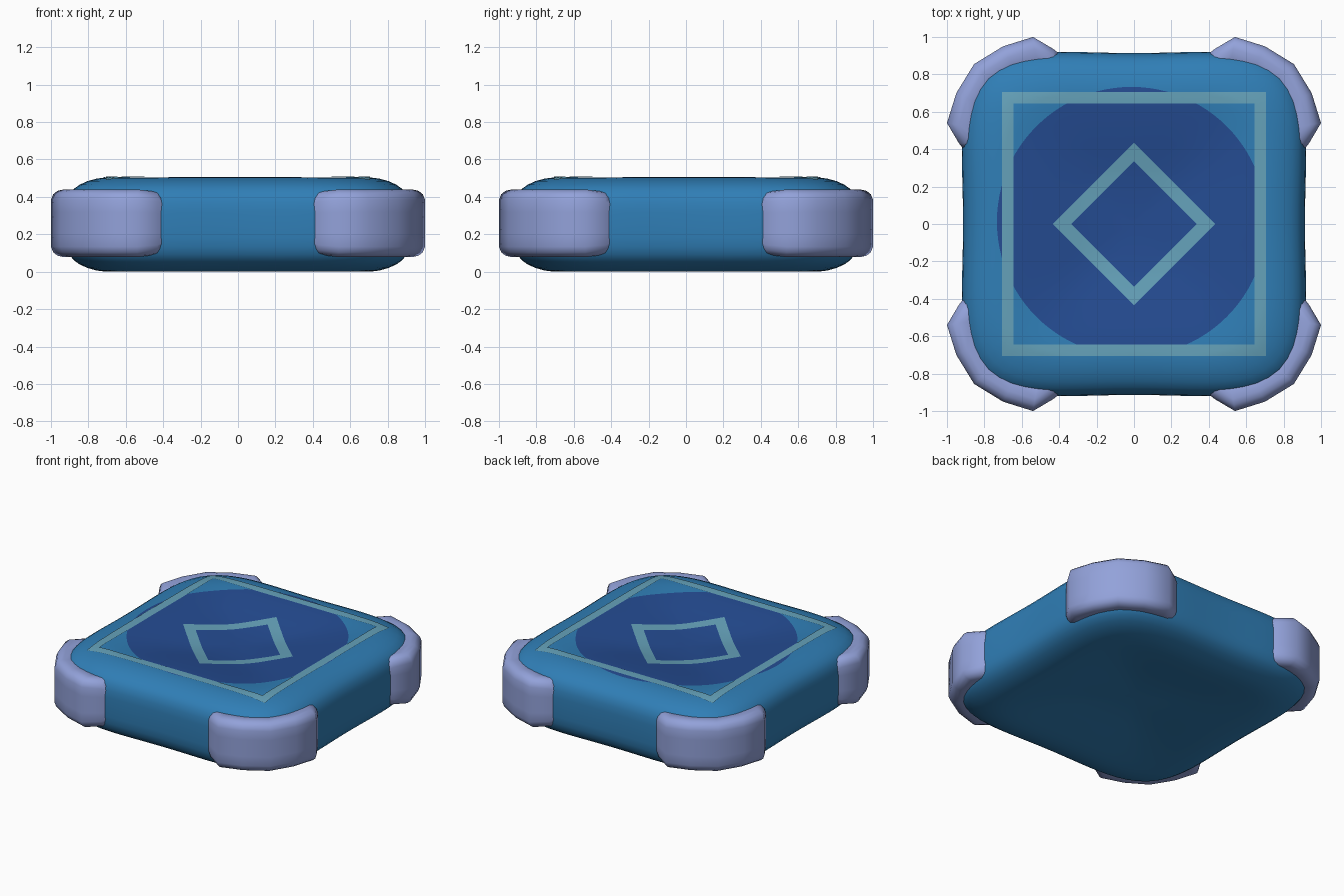
import bpy, bmesh, math
from mathutils import Vector

if "Cube" in bpy.data.objects:
    bpy.data.objects.remove(bpy.data.objects["Cube"])

def material(name, rgb):
    m = bpy.data.materials.new(name)
    m.diffuse_color = (*rgb, 1)
    m.use_nodes = True
    m.node_tree.nodes["Principled BSDF"].inputs["Base Color"].default_value = m.diffuse_color
    return m

BLUE = material("mid blue", (0.029, 0.21, 0.47))
NAVY = material("deep blue", (0.018, 0.072, 0.29))
TEAL = material("pale teal", (0.13, 0.36, 0.49))
LILAC = material("lilac", (0.29, 0.36, 0.70))

# Dished pad profile: (fraction of outline, height)
PROFILE = [(0, .437), (.1, .439), (.2, .444), (.3, .453), (.4, .466), (.5, .480),
           (.58, .490), (.65, .498), (.71, .503), (.765, .504), (.82, .498),
           (.875, .484), (.92, .465), (.955, .442), (.98, .412), (.995, .37), (1, .32)]
HEIGHT = .504

def outline(a):
    """Radius of the rounded-square outline at angle a."""
    n = 4.8
    r = (abs(math.cos(a)) ** n + abs(math.sin(a)) ** n) ** (-1 / n)
    return .914 * r * (1 + .02 * math.sin(2 * a) ** 2)

def top_z(x, y):
    t = math.hypot(x, y) / outline(math.atan2(y, x))
    for (t0, z0), (t1, z1) in zip(PROFILE, PROFILE[1:]):
        if t <= t1:
            return z0 + (z1 - z0) * (t - t0) / (t1 - t0)
    return PROFILE[-1][1]

def finish(name, bm, mat, flip_check=True):
    if flip_check:
        bmesh.ops.recalc_face_normals(bm, faces=bm.faces)
    me = bpy.data.meshes.new(name)
    bm.to_mesh(me)
    bm.free()
    me.materials.append(mat)
    ob = bpy.data.objects.new(name, me)
    bpy.context.collection.objects.link(ob)
    bpy.context.view_layer.objects.active = ob
    ob.select_set(True)
    bpy.ops.object.shade_smooth_by_angle(angle=math.radians(50))
    ob.select_set(False)
    return ob

def bridge(bm, a, b, closed=True):
    n = len(a)
    for i in range(n if closed else n - 1):
        j = (i + 1) % n
        bm.faces.new((a[i], a[j], b[j], b[i]))

def fan(bm, centre, ring):
    for i in range(len(ring)):
        bm.faces.new((centre, ring[i], ring[(i + 1) % len(ring)]))

# Pad body: rings following the profile, mirrored for the underside
SEG = 96
bm = bmesh.new()
levels = PROFILE[1:] + [(t, HEIGHT - z) for t, z in reversed(PROFILE[1:])]
rings = []
for t, z in levels:
    angles = [2 * math.pi * i / SEG for i in range(SEG)]
    rings.append([bm.verts.new((t * outline(a) * math.cos(a), t * outline(a) * math.sin(a), z))
                  for a in angles])
for a, b in zip(rings, rings[1:]):
    bridge(bm, a, b)
fan(bm, bm.verts.new((0, 0, PROFILE[0][1])), rings[0])
fan(bm, bm.verts.new((0, 0, HEIGHT - PROFILE[0][1])), rings[-1])
finish("pad_body", bm, BLUE)

def upward(bm):
    bm.normal_update()
    for f in bm.faces:
        if f.normal.z < 0:
            f.normal_flip()

# Dark round panel draped over the dish
bm = bmesh.new()
cx, cy, rad, steps = -.013, .013, .72, 20
def drape(x, y, lift):
    return bm.verts.new((x, y, top_z(x, y) + lift))
rings = [[drape(cx + rad * k / steps * math.cos(2 * math.pi * i / SEG),
                cy + rad * k / steps * math.sin(2 * math.pi * i / SEG), .003)
          for i in range(SEG)] for k in range(1, steps + 1)]
for a, b in zip(rings, rings[1:]):
    bridge(bm, a, b)
fan(bm, drape(cx, cy, .003), rings[0])
upward(bm)
finish("round_panel", bm, NAVY, False)

# Square and diamond outlines draped over the panel
def draped_frame(name, outer, inner, turn):
    global bm
    bm = bmesh.new()
    loops = []
    for k in range(5):
        r = inner + (outer - inner) * k / 4
        corners = [Vector((r * math.cos(turn + q * math.pi / 2), r * math.sin(turn + q * math.pi / 2)))
                   for q in range(4)]
        loop = []
        for q in range(4):
            for i in range(32):
                p = corners[q].lerp(corners[(q + 1) % 4], i / 32)
                loop.append(drape(p.x, p.y, .006))
        loops.append(loop)
    for a, b in zip(loops, loops[1:]):
        bridge(bm, a, b)
    upward(bm)
    finish(name, bm, TEAL, False)

draped_frame("square_frame", .705 * math.sqrt(2), .645 * math.sqrt(2), math.pi / 4)
draped_frame("diamond_frame", .435, .335, 0)

# Corner bumpers: a rounded section swept round each corner
PATH = [(.405, .915), (.43, .935), (.54, 1.0), (.70, .95), (.855, .855),
        (.95, .70), (1.0, .54), (.935, .43), (.915, .405)]
HALF = [(0, .06), (0, .125), (.012, .155), (.035, .173), (.065, .18), (.12, .172), (.2, .13)]
SECTION = HALF + [(d, -h) for d, h in reversed(HALF)]

for name, sx, sy in (("back_right", 1, 1), ("back_left", -1, 1),
                     ("front_left", -1, -1), ("front_right", 1, -1)):
    bm = bmesh.new()
    stations = []
    for i, (x, y) in enumerate(PATH):
        inward = (Vector((.45, .45)) - Vector((x, y))).normalized()
        end = min(i, len(PATH) - 1 - i)
        zs = (.84, .93, 1)[min(end, 2)]
        stations.append([bm.verts.new((sx * (x + inward.x * d), sy * (y + inward.y * d), .259 + h * zs))
                         for d, h in SECTION])
    for a, b in zip(stations, stations[1:]):
        bridge(bm, a, b)
    bm.faces.new(stations[0])
    bm.faces.new(stations[-1])
    finish(name + "_bumper", bm, LILAC)
